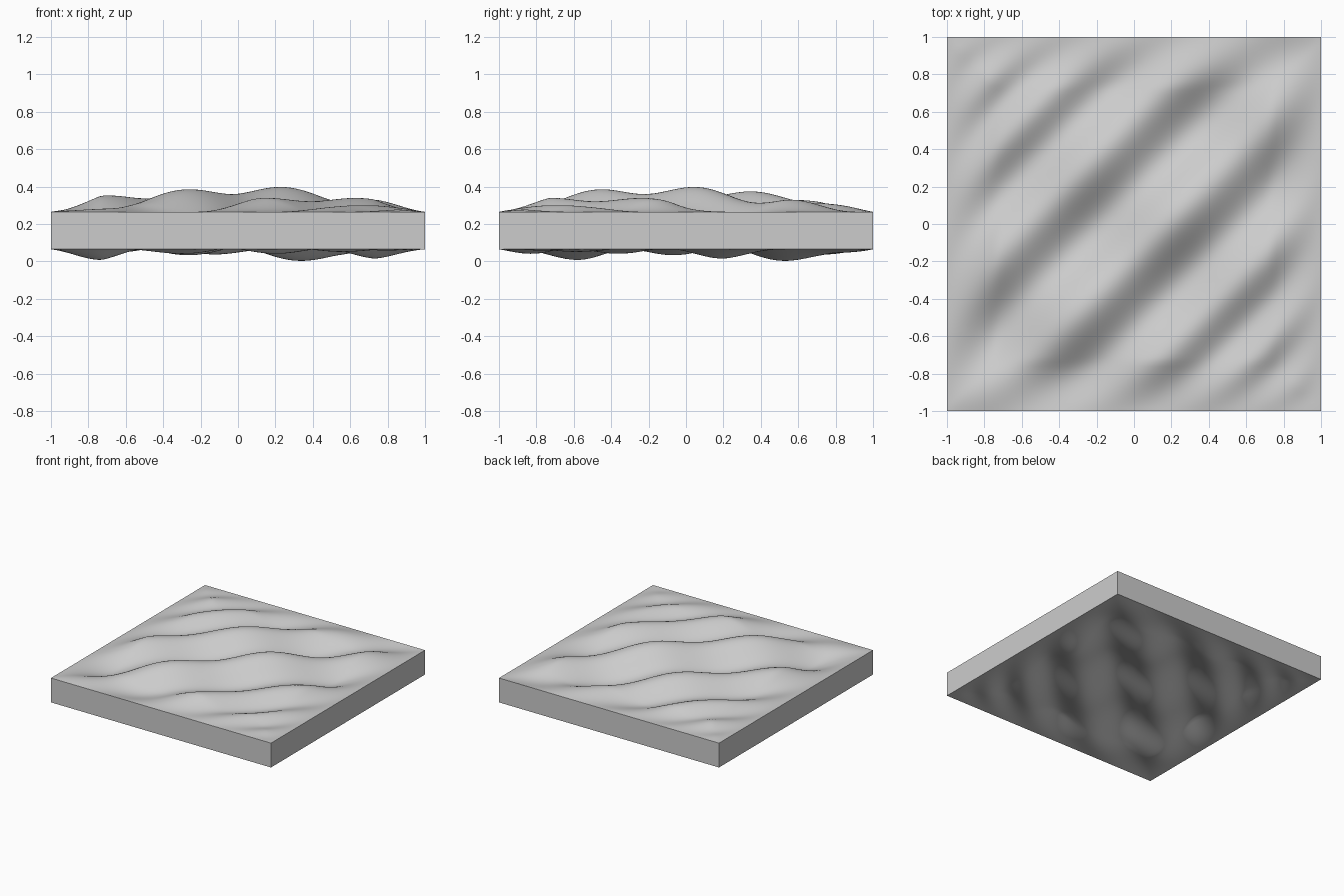
import bpy
import bmesh
from math import cos, radians

cube = bpy.data.objects.get("Cube")
if cube:
    bpy.data.objects.remove(cube, do_unlink=True)

CELLS = 84
BASE, THICKNESS, MARGIN = 0.065, 0.2, 0.27


def wave(x, y):
    """Diagonal ripples, strongest on one diagonal, that die out at the square rim."""
    along, across = x + y, y - x
    fade = min(1, (1 - max(abs(x), abs(y))) / MARGIN)
    decay = 1 / (1 + across ** 2)
    swell = (0.028 + 0.024 * cos(5.6 * (along - 0.29 + 0.2 * across))
             + 0.03 * cos(1.9 * (along + 0.13)))
    ripple = 0.066 * (1 - 0.12 * along ** 2) * cos(7.85 * (across + 0.2) + 1.3 * across ** 3)
    return max(fade, 0) * decay * (swell + ripple)


# Grey material
grey = bpy.data.materials.new("light grey")
grey.use_nodes = True
colour = (0.605, 0.605, 0.605, 1)
grey.diffuse_color = colour
grey.node_tree.nodes["Principled BSDF"].inputs["Base Color"].default_value = colour

# Flat slab: a grid extruded upwards
bm = bmesh.new()
bmesh.ops.create_grid(bm, x_segments=CELLS, y_segments=CELLS, size=1)
top = bmesh.ops.extrude_face_region(bm, geom=bm.faces[:], use_keep_orig=True)
for v in top["geom"]:
    if isinstance(v, bmesh.types.BMVert):
        v.co.z = THICKNESS

# Both broad sides follow the same waves
for v in bm.verts:
    v.co.z += BASE + wave(v.co.x, v.co.y)
bmesh.ops.recalc_face_normals(bm, faces=bm.faces[:])

mesh = bpy.data.meshes.new("wavy_slab")
bm.to_mesh(mesh)
bm.free()
mesh.materials.append(grey)
slab = bpy.data.objects.new("wavy_slab", mesh)
bpy.context.collection.objects.link(slab)

# Smooth waves, sharp rim
bpy.ops.object.select_all(action="DESELECT")
slab.select_set(True)
bpy.context.view_layer.objects.active = slab
bpy.ops.object.shade_smooth_by_angle(angle=radians(35))
